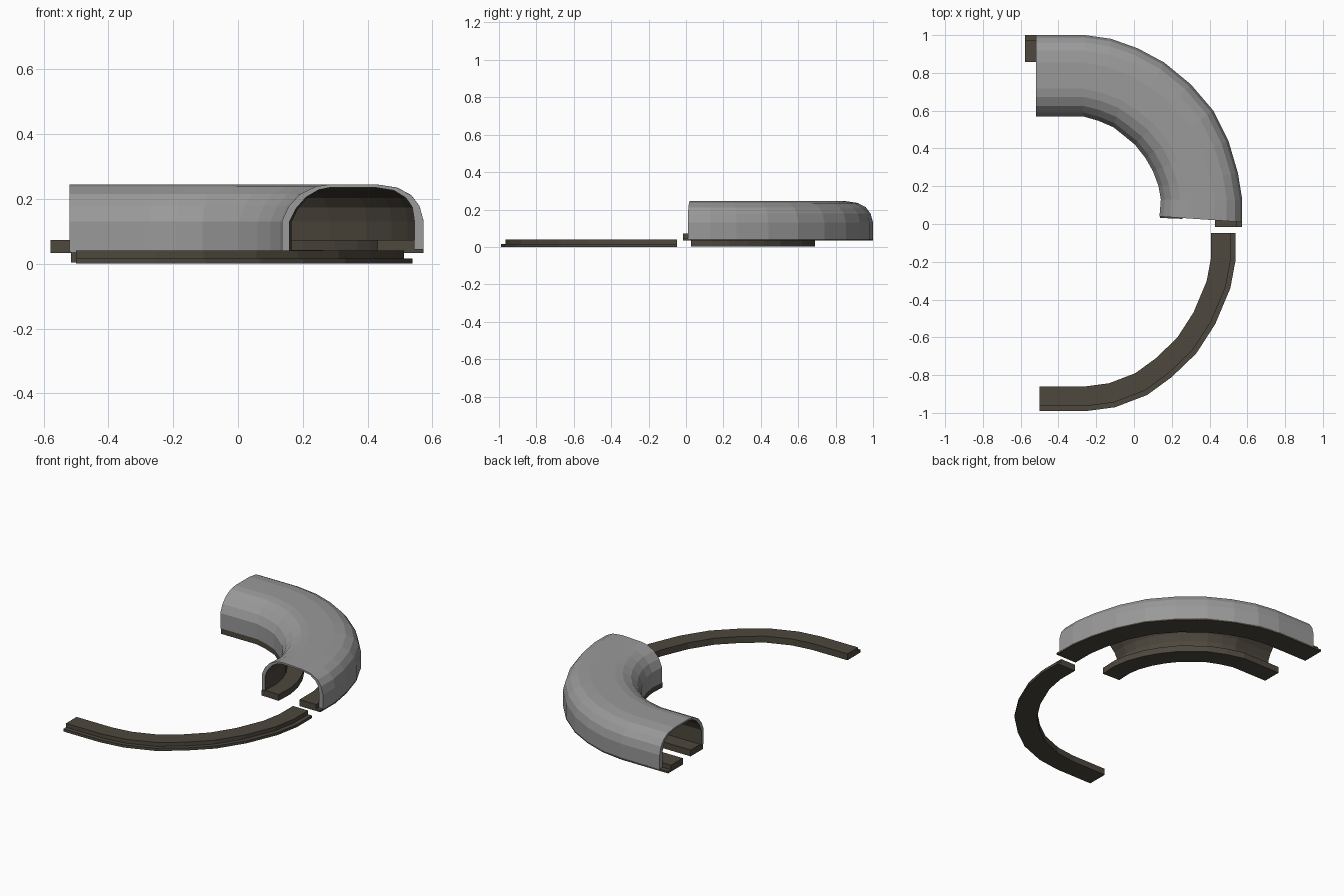
import bpy, bmesh
from mathutils import Vector

if "Cube" in bpy.data.objects:
    bpy.data.objects.remove(bpy.data.objects["Cube"])


def material(name, rgb):
    m = bpy.data.materials.new(name)
    m.diffuse_color = (*rgb, 1)
    m.use_nodes = True
    m.node_tree.nodes["Principled BSDF"].inputs["Base Color"].default_value = m.diffuse_color
    return m


GREY = material("shell grey", (0.32, 0.32, 0.32))
BROWN = material("dark brown", (0.075, 0.064, 0.048))


def offset(path, dist):
    """Shift a 2D path sideways (to the right of travel) with mitred corners."""
    pts = [Vector(p) for p in path]
    dirs = [(b - a).normalized() for a, b in zip(pts, pts[1:])]
    out = []
    for i, p in enumerate(pts):
        a, b = dirs[max(i - 1, 0)], dirs[min(i, len(dirs) - 1)]
        t = (a + b).normalized()
        out.append(p + Vector((t.y, -t.x)) * dist / t.dot(a))
    return out


def loft(name, edge_a, edge_b, section, mats, dark=()):
    """Closed section (t, z) swept between two plan edges; t=0 on a, 1 on b."""
    bm = bmesh.new()
    rings = []
    for a, b in zip(edge_a, edge_b):
        a, b = Vector(a), Vector(b)
        rings.append([bm.verts.new((*a.lerp(b, t), z)) for t, z in section])
    n = len(section)
    for r, s in zip(rings, rings[1:]):
        for i in range(n):
            j = (i + 1) % n
            f = bm.faces.new((r[i], r[j], s[j], s[i]))
            f.material_index = 1 if i in dark else 0
    bm.faces.new(rings[0])
    bm.faces.new(rings[-1][::-1])
    bmesh.ops.recalc_face_normals(bm, faces=bm.faces)
    me = bpy.data.meshes.new(name)
    bm.to_mesh(me)
    bm.free()
    for m in mats:
        me.materials.append(m)
    ob = bpy.data.objects.new(name, me)
    bpy.context.collection.objects.link(ob)
    return ob


# plan edges of the curved tunnel
outer = [(-.52, 1), (-.26, 1), (-.12, .98), (.02, .93), (.16, .855), (.30, .74),
         (.42, .60), (.50, .44), (.55, .27), (.573, .13), (.573, .01)]
inner = [(-.52, .57), (-.27, .57), (-.19, .547), (-.11, .513), (-.05, .465), (.005, .42),
         (.06, .35), (.10, .28), (.13, .20), (.142, .13), (.135, .04)]

# tunnel shell: grey outside and rim, brown lining
skin = [(0, .042), (0, .13), (.03, .178), (.09, .212), (.19, .235), (.34, .245),
        (.66, .245), (.76, .238), (.87, .215), (.95, .178), (1, .13), (1, .036)]
lining = [(.945, .036), (.945, .13), (.90, .170), (.83, .205), (.74, .228), (.66, .235),
          (.34, .235), (.21, .226), (.125, .203), (.08, .174), (.065, .13), (.065, .042)]
k = len(skin)
loft("tunnel_shell", outer, inner, skin + lining, [GREY, BROWN], range(k, 2 * k - 1))


# base rails: a low lip for the wall and a raised body
def rail_section(z, lip, top, lip_width):
    return [(0, z), (0, lip), (lip_width, lip), (lip_width, top), (1, top), (1, z)]


path = [(-.578, 1)] + outer[1:-1] + [(.573, -.015)]
loft("outer_rail", path, offset(path, .143), rail_section(.033, .045, .073, .2), [BROWN])

path = [(-.515, .57)] + inner[1:-1] + [(.138, .032)]
loft("inner_rail", path, offset(path, -.12), rail_section(.003, .036, .042, .22), [BROWN])

# separate curved rail in front
path = [(-.5, -.99), (-.25, -.99), (-.1, -.97), (.07, -.905), (.2, -.81), (.33, -.685),
        (.43, -.53), (.51, -.34), (.538, -.19), (.538, -.047)]
loft("loose_rail", path, offset(path, -.13), rail_section(0, .016, .04, .2), [BROWN])
